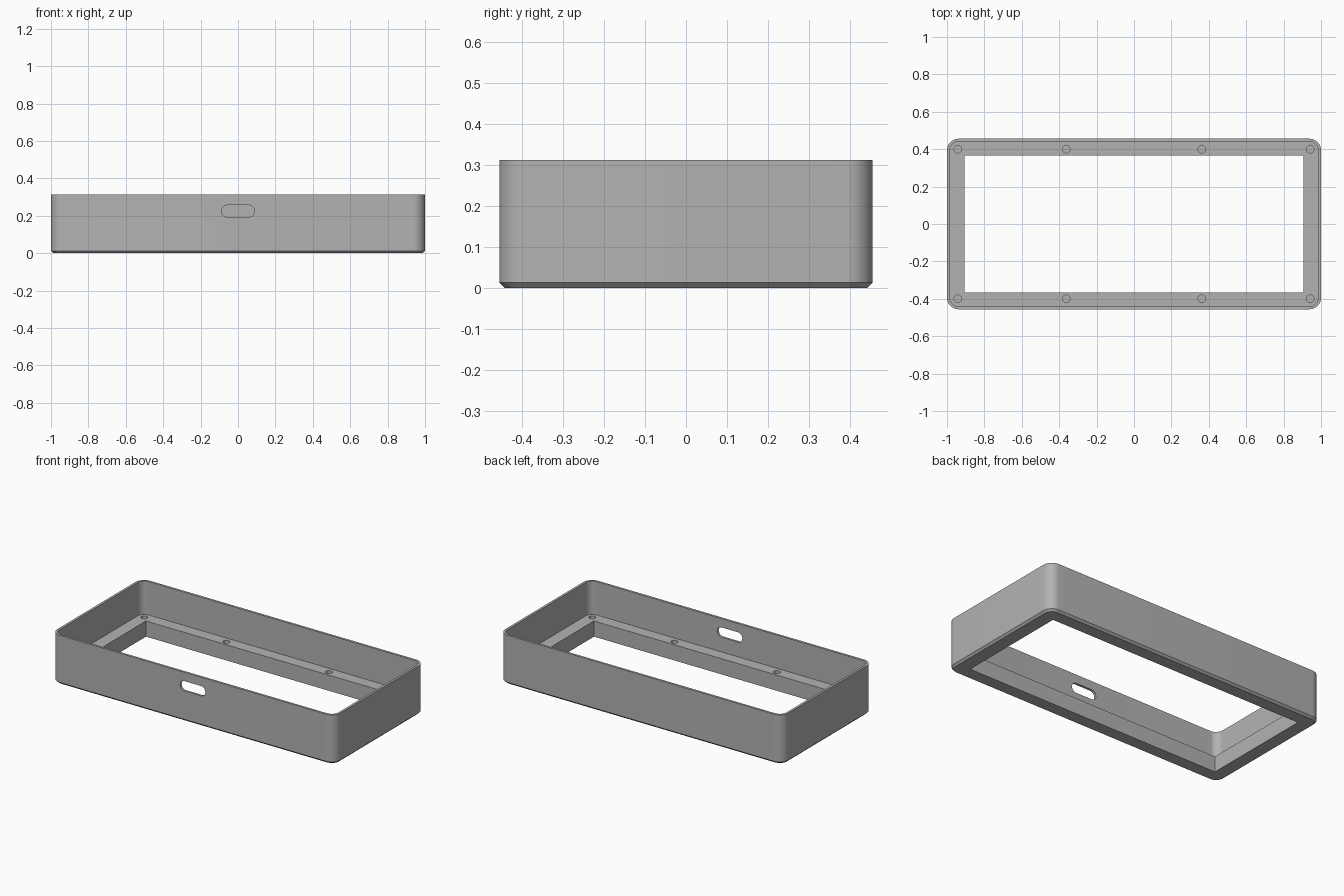
import bpy, bmesh, math

if "Cube" in bpy.data.objects:
    bpy.data.objects.remove(bpy.data.objects["Cube"])

HX, HY, H = 1.0, 0.456, 0.3125      # half length, half depth, height
R, WALL, CHAMFER, LEDGE = 0.0625, 0.015, 0.0125, 0.1


def rounded_rect(hx, hy, r, z, steps=12):
    """Counter-clockwise ring of points."""
    pts = []
    for i, (sx, sy) in enumerate(((1, 1), (-1, 1), (-1, -1), (1, -1))):
        for k in range(steps + 1):
            a = math.pi / 2 * (i + k / steps)
            pts.append((sx * (hx - r) + r * math.cos(a),
                        sy * (hy - r) + r * math.sin(a), z))
    return pts


def loft(name, rings):
    """Closed solid through a stack of equal rings."""
    bm = bmesh.new()
    loops = [[bm.verts.new(p) for p in ring] for ring in rings]
    n = len(loops[0])
    for lo, hi in zip(loops, loops[1:]):
        for i in range(n):
            j = (i + 1) % n
            bm.faces.new((lo[i], lo[j], hi[j], hi[i]))
    bm.faces.new(list(reversed(loops[0])))
    bm.faces.new(loops[-1])
    bmesh.ops.remove_doubles(bm, verts=bm.verts, dist=1e-6)
    bmesh.ops.recalc_face_normals(bm, faces=bm.faces)
    mesh = bpy.data.meshes.new(name)
    bm.to_mesh(mesh)
    bm.free()
    obj = bpy.data.objects.new(name, mesh)
    bpy.context.collection.objects.link(obj)
    return obj


def cut(target, cutter):
    mod = target.modifiers.new("cut", 'BOOLEAN')
    mod.operation, mod.object, mod.solver = 'DIFFERENCE', cutter, 'EXACT'
    bpy.context.view_layer.objects.active = target
    bpy.ops.object.modifier_apply(modifier=mod.name)
    bpy.data.objects.remove(cutter)


# Outer shell with a chamfered bottom edge
frame = loft("enclosure_frame", [
    rounded_rect(HX - CHAMFER, HY - CHAMFER, R - CHAMFER, 0),
    rounded_rect(HX, HY, R, CHAMFER),
    rounded_rect(HX, HY, R, H)])

# Upper cavity above the ledge
cut(frame, loft("cavity_cutter", [
    rounded_rect(HX - WALL, HY - WALL, R - WALL, z) for z in (LEDGE, H + 0.1)]))

# Square-cornered opening through the bottom
cut(frame, loft("opening_cutter", [
    [(sx * 0.905, sy * 0.365, z) for sx, sy in ((1, 1), (-1, 1), (-1, -1), (1, -1))]
    for z in (-0.1, 0.2)]))

# Blind screw holes in the ledge
for x in (-0.942, -0.362, 0.362, 0.942):
    for y in (-0.4, 0.4):
        ring = [(x + 0.02 * math.cos(math.tau * k / 32),
                 y + 0.02 * math.sin(math.tau * k / 32)) for k in range(32)]
        cut(frame, loft("screw_hole_cutter",
                        [[(a, b, z) for a, b in ring] for z in (0.025, 0.15)]))

# Rounded cable slot in the front wall only
slot = rounded_rect(0.0885, 0.0315, 0.0314, 0)
cut(frame, loft("slot_cutter", [[(a, y, 0.225 + b) for a, b, _ in slot]
                                for y in (-0.52, -0.40)]))

# Plain grey finish
grey = bpy.data.materials.new("grey")
grey.diffuse_color = (0.45, 0.45, 0.45, 1)
grey.use_nodes = True
grey.node_tree.nodes["Principled BSDF"].inputs["Base Color"].default_value = grey.diffuse_color
frame.data.materials.clear()
frame.data.materials.append(grey)

bpy.ops.object.select_all(action='DESELECT')
frame.select_set(True)
bpy.context.view_layer.objects.active = frame
bpy.ops.object.shade_smooth_by_angle(angle=math.radians(30))
